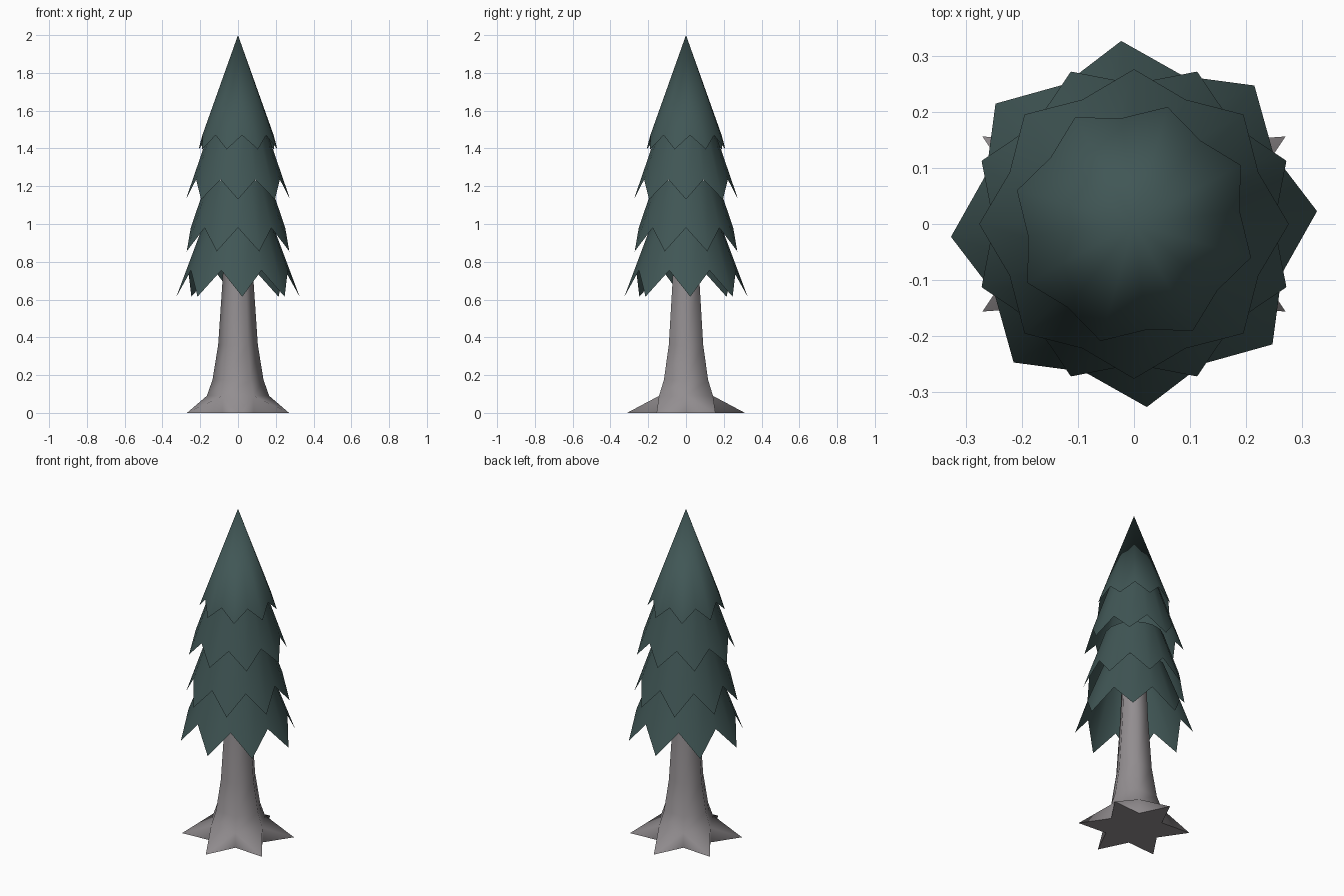
import bpy, math

if "Cube" in bpy.data.objects:
    bpy.data.objects.remove(bpy.data.objects["Cube"])


def material(name, colour):
    m = bpy.data.materials.new(name)
    m.diffuse_color = (*colour, 1)
    m.use_nodes = True
    m.node_tree.nodes["Principled BSDF"].inputs["Base Color"].default_value = m.diffuse_color
    return m


def build(name, verts, faces, mat, angle):
    me = bpy.data.meshes.new(name)
    me.from_pydata(verts, [], faces)
    me.materials.append(mat)
    ob = bpy.data.objects.new(name, me)
    bpy.context.collection.objects.link(ob)
    bpy.ops.object.select_all(action='DESELECT')
    ob.select_set(True)
    bpy.context.view_layer.objects.active = ob
    bpy.ops.object.shade_smooth_by_angle(angle=math.radians(angle))
    return ob


def polar(r, deg, z):
    a = math.radians(deg)
    return (r * math.cos(a), r * math.sin(a), z)


needles = material("dark_green_needles", (0.052, 0.094, 0.092))
bark = material("grey_bark", (0.29, 0.27, 0.28))

# Foliage: skirts with eight pointed tips; (top r, top z, notch r, notch z, tip r, tip z, turn)
tiers = [
    (0.0, 2.0, 0.19, 1.47, 0.217, 1.395, 29),
    (0.125, 1.57, 0.24, 1.235, 0.276, 1.13, 0),
    (0.165, 1.23, 0.25, 0.98, 0.294, 0.855, 22.5),
    (0.175, 1.02, 0.278, 0.755, 0.327, 0.615, 4),
]
N = 16
for k, (r0, z0, rn, zn, rt, zt, turn) in enumerate(tiers):
    rim = [polar(rn if i % 2 else rt, turn + i * 360 / N, zn if i % 2 else zt)
           for i in range(N)]
    if r0 == 0:
        verts = rim + [(0, 0, z0)]
        faces = [(i, (i + 1) % N, N) for i in range(N)]
    else:
        verts = rim + [polar(r0, turn + i * 360 / N, z0) for i in range(N)]
        faces = [(i, (i + 1) % N, N + (i + 1) % N, N + i) for i in range(N)]
    build(f"foliage_tier_{k + 1}", verts, faces, needles, 80)

# Trunk: six-sided flared column, with a pointed root out of each side
profile = [(0.165, 0.0), (0.165, 0.09), (0.135, 0.175), (0.105, 0.36),
           (0.082, 0.7), (0.07, 1.0)]
verts = [polar(r, 60 * i, z) for r, z in profile for i in range(6)]
faces = []
for j in range(1, len(profile) - 1):
    for i in range(6):
        n = (i + 1) % 6
        faces.append((j * 6 + i, j * 6 + n, j * 6 + 6 + n, j * 6 + 6 + i))
faces.append(tuple(range(len(verts) - 6, len(verts))))
tip0 = len(verts)
verts += [polar(0.312, 60 * i + 30, 0) for i in range(6)]
star = []
for i in range(6):
    n, tip = (i + 1) % 6, tip0 + i
    faces += [(6 + i, tip, 6 + n), (i, tip, 6 + i), (tip, n, 6 + n)]
    star += [i, tip]
faces.append(tuple(reversed(star)))
build("trunk_with_roots", verts, faces, bark, 80)
